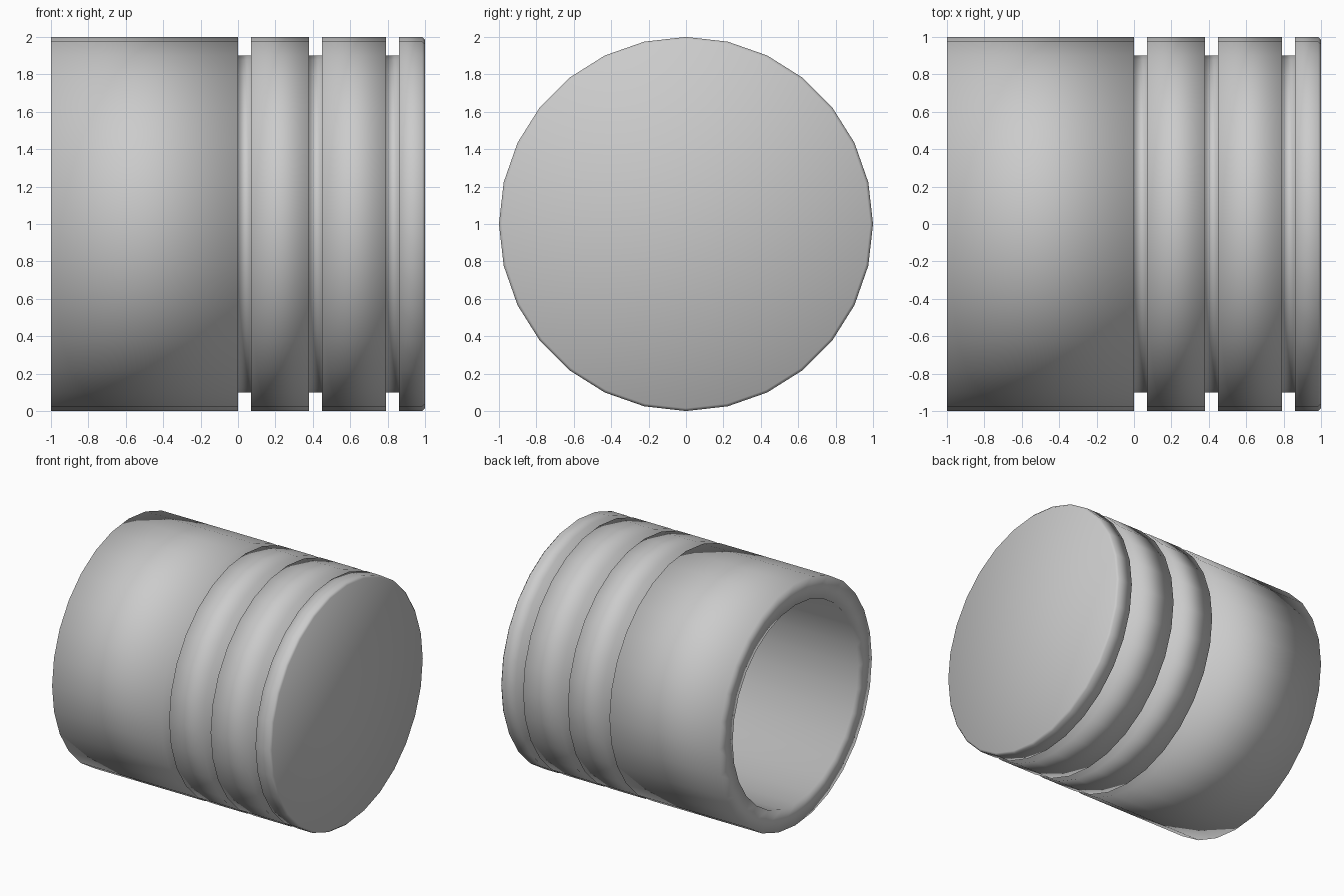
import bpy, bmesh, math

if "Cube" in bpy.data.objects:
    bpy.data.objects.remove(bpy.data.objects["Cube"])

SIDES = 28
GROOVES = [(0.0, 0.07), (0.38, 0.45), (0.79, 0.86)]
OUTER, GROOVE_R, BORE, FLOOR = 1.0, 0.9, 0.82, 0.82

# Profile (x, radius): bore floor -> open rim -> skirt -> ring grooves -> crown edge
profile = [(FLOOR, BORE), (-1.0, BORE), (-1.0, OUTER)]
for a, b in GROOVES:
    profile += [(a, OUTER), (a, GROOVE_R), (b, GROOVE_R), (b, OUTER)]
profile += [(0.985, OUTER), (1.0, 0.985)]

# Revolve the profile about the x axis
bm = bmesh.new()
rings = []
for x, r in profile:
    ring = []
    for i in range(SIDES):
        t = 2 * math.pi * i / SIDES
        ring.append(bm.verts.new((x, r * math.cos(t), 1 + r * math.sin(t))))
    rings.append(ring)
for lo, hi in zip(rings, rings[1:]):
    for i in range(SIDES):
        j = (i + 1) % SIDES
        bm.faces.new((lo[i], lo[j], hi[j], hi[i]))

# Bore floor and flat crown
bm.faces.new(rings[0])
bm.faces.new(rings[-1])
bmesh.ops.recalc_face_normals(bm, faces=bm.faces[:])

# The whole body is smooth shaded
for f in bm.faces:
    f.smooth = True

mesh = bpy.data.meshes.new("piston_body")
bm.to_mesh(mesh)
bm.free()
piston = bpy.data.objects.new("piston_body", mesh)
bpy.context.collection.objects.link(piston)
